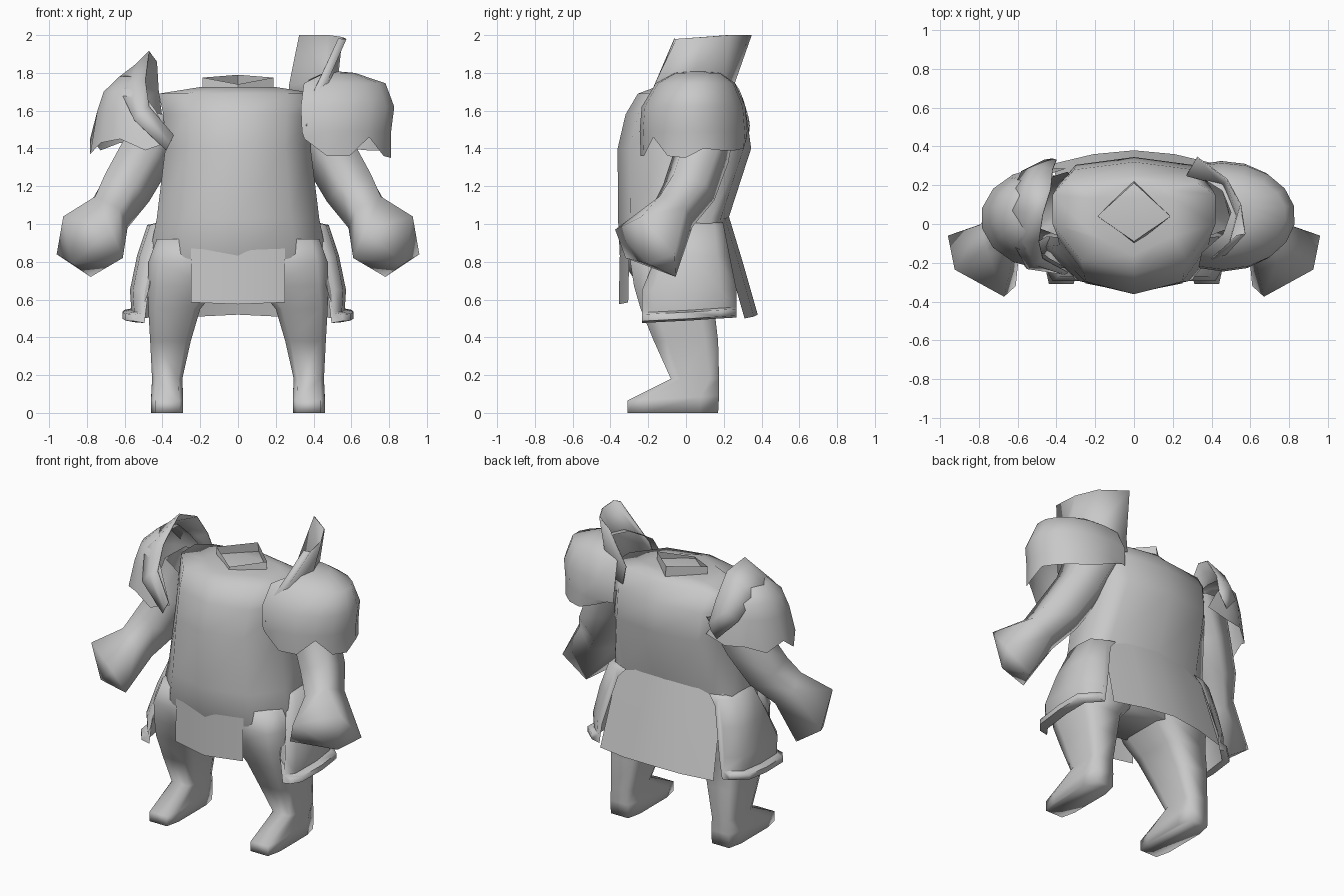
import bpy, bmesh, math
from mathutils import Vector

if "Cube" in bpy.data.objects:
    bpy.data.objects.remove(bpy.data.objects["Cube"])

grey = bpy.data.materials.new("plain_grey")
grey.diffuse_color = (0.58, 0.58, 0.58, 1)
grey.use_nodes = True
grey.node_tree.nodes["Principled BSDF"].inputs["Base Color"].default_value = grey.diffuse_color


def loft(name, rows, closed=True, caps=(False, False), angle=60, mirror=False, thick=0):
    """Skin a list of equal-length point rows into one object."""
    bm = bmesh.new()
    grid = [[bm.verts.new(p) for p in row] for row in rows]
    n = len(rows[0])
    for a, b in zip(grid, grid[1:]):
        for i in range(n if closed else n - 1):
            j = (i + 1) % n
            bm.faces.new((a[i], a[j], b[j], b[i]))
    for ring, cap in zip((grid[0], grid[-1]), caps):
        if cap:
            bm.faces.new(ring)
    bmesh.ops.remove_doubles(bm, verts=bm.verts, dist=0.0005)
    if mirror:
        dup = bmesh.ops.duplicate(bm, geom=bm.verts[:] + bm.edges[:] + bm.faces[:])["geom"]
        for v in dup:
            if isinstance(v, bmesh.types.BMVert):
                v.co.x *= -1
    bmesh.ops.recalc_face_normals(bm, faces=bm.faces)
    me = bpy.data.meshes.new(name)
    bm.to_mesh(me)
    bm.free()
    me.materials.append(grey)
    ob = bpy.data.objects.new(name, me)
    bpy.context.collection.objects.link(ob)
    if thick:
        mod = ob.modifiers.new("thickness", 'SOLIDIFY')
        mod.thickness, mod.offset = thick, 0
    bpy.ops.object.select_all(action='DESELECT')
    bpy.context.view_layer.objects.active = ob
    ob.select_set(True)
    bpy.ops.object.shade_smooth_by_angle(angle=math.radians(angle))
    return ob


# Torso: barrel-shaped body with pointed front and back
def torso_ring(z, w, yf, yb, side):
    half = [(0, yf), (.65 * w, yf + .065), (w, yf * side), (w, yb * .6), (.78 * w, yb - .04), (0, yb)]
    return [(x, y, z) for x, y in half] + [(-x, y, z) for x, y in half[-2:0:-1]]


loft("torso", [torso_ring(*r) for r in (
    (.66, .44, -.24, .15, .4), (.82, .472, -.35, .2, .35), (1.03, .43, -.36, .225, .32),
    (1.4, .385, -.362, .345, .3), (1.58, .395, -.32, .32, .2), (1.69, .42, -.255, .25, 0),
    (1.725, .2, -.16, .22, .4))], caps=(True, True), angle=80)

# Neck collar: open diamond, higher at the back
loft("collar", [
    [(0, -.11, 1.70), (.19, .04, 1.70), (0, .225, 1.70), (-.19, .04, 1.70)],
    [(0, -.09, 1.74), (.187, .04, 1.775), (0, .21, 1.79), (-.187, .04, 1.775)]], angle=30)

# Front and back cloth flaps
loft("front_flap", [[(-.25, y + .05, z + .01), (0, y, z), (.25, y + .05, z + .01)]
                    for z, y in ((.86, -.35), (.575, -.356))], closed=False)
loft("back_flap", [[(-w, y - .07, z - .02), (-w * .5, y - .02, z - .01), (0, y, z),
                    (w * .5, y - .02, z - .01), (w, y - .07, z - .02)]
                   for z, y, w in ((1.04, .227, .39), (.8, .3, .40), (.52, .38, .42))], closed=False)


# Legs with boots
def box_ring(x0, x1, y0, y1, z0, z1):
    """Rounded eight-sided section; z0 at the front, z1 at the back."""
    cx, cy, rx, ry = (x0 + x1) / 2, (y0 + y1) / 2, (x1 - x0) / 2, (y1 - y0) / 2
    pts = []
    for a, b in ((-.75, -1), (.75, -1), (1, -.6), (1, .6), (.75, 1), (-.75, 1), (-1, .6), (-1, -.6)):
        pts.append((cx + a * rx, cy + b * ry, z0 + (z1 - z0) * (b + 1) / 2))
    return pts


loft("legs", [box_ring(*r) for r in (
    (.29, .46, -.31, .17, 0, 0), (.29, .46, -.31, .175, .065, .09),
    (.295, .455, -.08, .175, .18, .18), (.25, .465, -.17, .17, .38, .38),
    (.2, .475, -.24, .15, .55, .55), (.1, .476, -.275, .17, .67, .67),
    (.04, .474, -.295, .185, .80, .80), (.06, .43, -.27, .16, .92, .92))],
    caps=(True, True), mirror=True, angle=100)

# Hip guards: bowed side plates with a rolled hem
hip_profile = [(.41, 1.02), (.48, 1.005), (.535, .84), (.572, .66), (.565, .55), (.612, .54),
               (.612, .505), (.555, .495), (.535, .65), (.46, .96)]
loft("hip_guards", [[(x - s, y + min(1 - z, .34) * k, z - .01 + (z < .6) * y * .1) for x, z in hip_profile]
                    for y, s, k in ((-.09, .06, -.42), (-.06, .015, -.34), (.04, 0, -.06),
                                    (.15, .01, .1), (.2, .1, .2))],
     caps=(True, True), mirror=True, angle=75)


# Arms ending in blocky fists
def arm_ring(c, r, axis):
    d = Vector(axis).normalized()
    u = d.cross(Vector((0, 1, 0))).normalized()
    v = d.cross(u)
    return [Vector(c) + r * (u * math.cos(t) + v * math.sin(t))
            for t in (2 * math.pi * k / 5 + .6 for k in range(5))]


arm = [arm_ring(*r) for r in (
    ((.4, .1, 1.58), .18, (.3, 0, -1)), ((.50, .08, 1.37), .155, (.5, -.2, -1)),
    ((.605, .015, 1.185), .15, (.5, -.35, -1)), ((.69, -.075, 1.055), .13, (.6, -.5, -.8)))]
fist = [Vector(p) for p in ((.96, -.06, .84), (.925, -.235, 1.04), (.67, -.375, .97),
                            (.61, -.32, .82), (.78, -.055, .72))]
knuckle = Vector((.88, -.2, .79))


def match(prev, ring):
    """Turn a ring so its points line up with the previous one."""
    pc, rc = sum(prev, Vector()) / 5, sum(ring, Vector()) / 5
    opts = [r[k:] + r[:k] for r in (ring, ring[::-1]) for k in range(5)]
    return min(opts, key=lambda o: sum(((p - pc).normalized() - (q - rc).normalized()).length_squared
                                       for p, q in zip(prev, o)))


loft("arms", arm + [match(arm[-1], fist), [knuckle] * 5], mirror=True, angle=110)


# Shoulder pads: domes opening towards the neck, with a ragged hem
def dome(name, side, levels, jag, start, stop):
    rows = []
    for k, (cx, rx, cy, ry, z) in enumerate(levels):
        row = []
        for i, j in enumerate(jag):
            t = math.radians(start + (stop - start) * i / (len(jag) - 1))
            row.append((side * (cx + rx * math.cos(t)), cy + ry * math.sin(t), z + (j if k == 0 else 0)))
        rows.append(row)
    loft(name, rows, closed=False, angle=75)


dome("large_shoulder_pad", 1,
     ((.47, .345, .04, .28, 1.40), (.46, .355, .04, .285, 1.49), (.46, .372, .04, .275, 1.62),
      (.46, .325, .05, .21, 1.745), (.5, .12, .06, .12, 1.80), (.5, 0, .06, 0, 1.81)),
     (.05, -.04, -.04, .06, -.04, -.05, .0, -.01, -.01, .0, .05, .1), -110, 112)
dome("plated_shoulder_pad", -1,
     ((.44, .35, .03, .265, 1.43), (.5, .25, .04, .225, 1.60), (.55, .165, .05, .18, 1.70),
      (.56, .07, .06, .1, 1.78), (.54, 0, .06, 0, 1.79)),
     (.01, -.04, .02, .0, -.06, .02, -.04, .0, -.01, .03), -105, 105)

# Upright neck guard on the large pad
loft("neck_guard", [
    [(.36, -.23, 1.52), (.44, -.19, 1.52), (.5, .02, 1.6), (.45, .2, 1.62), (.28, .27, 1.62)],
    [(.40, -.18, 1.70), (.48, -.15, 1.77), (.53, .04, 1.8), (.46, .2, 1.76), (.27, .25, 1.73)],
    [(.53, -.06, 1.98), (.572, -.05, 1.98), (.55, .1, 1.99), (.48, .23, 2.0), (.325, .345, 2.0)]],
    closed=False, thick=.006, angle=75)

# Curled crest arching over the plated pad
loft("pad_crest", [
    [(-.38, -.255, 1.39), (-.55, -.23, 1.55), (-.62, -.1, 1.70), (-.63, .07, 1.775),
     (-.62, .18, 1.72), (-.58, .27, 1.6), (-.46, .33, 1.47)],
    [(-.36, -.26, 1.43), (-.51, -.21, 1.60), (-.57, -.09, 1.74), (-.545, .06, 1.84),
     (-.55, .2, 1.79), (-.51, .3, 1.66), (-.42, .335, 1.52)],
    [(-.34, -.25, 1.47), (-.47, -.18, 1.62), (-.49, -.09, 1.76), (-.47, .05, 1.915),
     (-.43, .18, 1.86), (-.42, .28, 1.71), (-.40, .33, 1.56)]],
    closed=False, thick=.006, angle=75)
